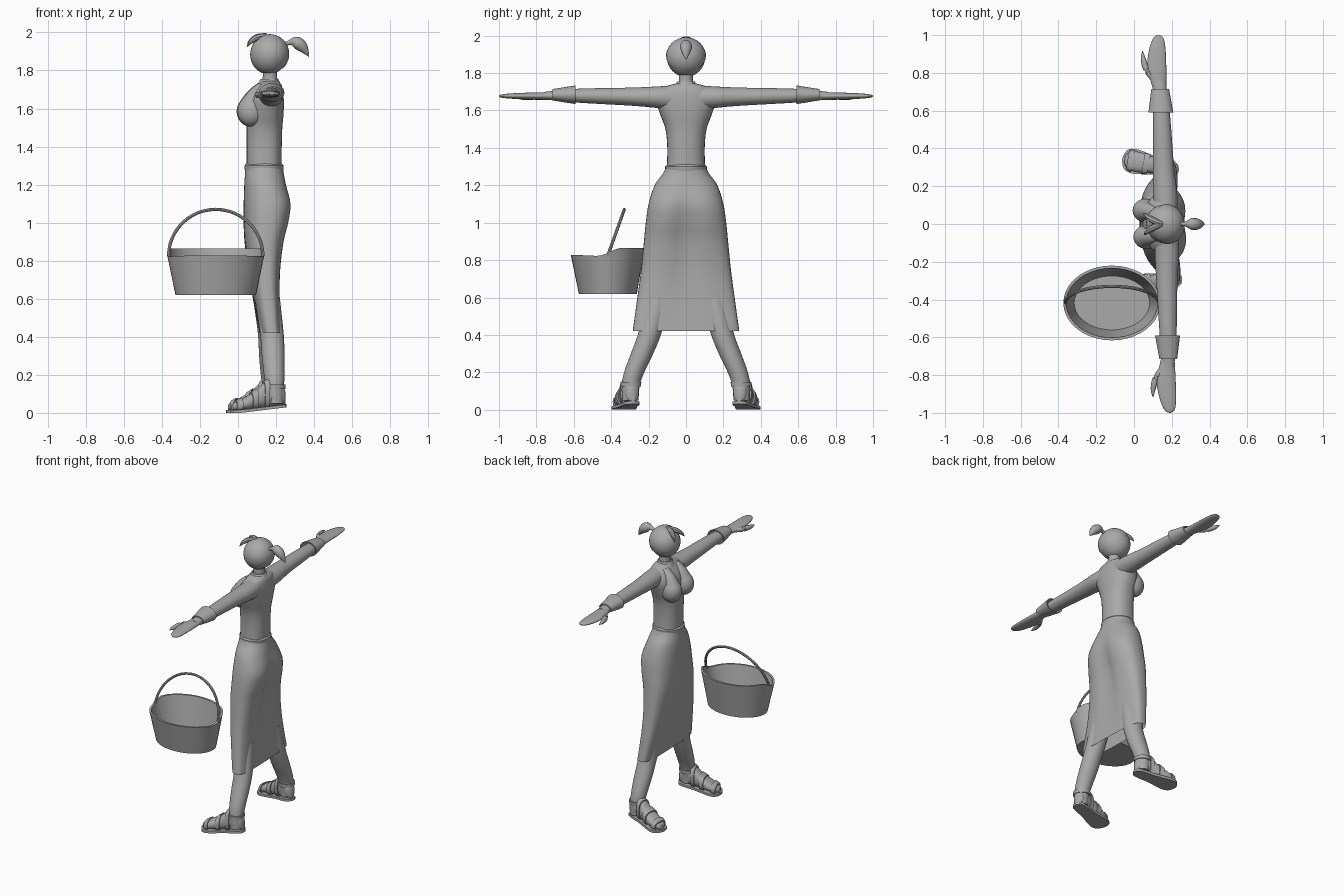
import bpy, bmesh, math
from mathutils import Vector as V, Matrix

if "Cube" in bpy.data.objects:
    bpy.data.objects.remove(bpy.data.objects["Cube"])

grey = bpy.data.materials.new("plain grey")
grey.diffuse_color = (0.4, 0.4, 0.4, 1)
grey.use_nodes = True
grey.node_tree.nodes["Principled BSDF"].inputs["Base Color"].default_value = grey.diffuse_color


def finish(name, bm, shear=True):
    # the figure is turned very slightly, the basket is not
    if shear:
        for v in bm.verts:
            v.co.x -= 0.03 * v.co.y
    bmesh.ops.remove_doubles(bm, verts=bm.verts, dist=1e-5)
    bmesh.ops.recalc_face_normals(bm, faces=bm.faces)
    me = bpy.data.meshes.new(name)
    bm.to_mesh(me)
    bm.free()
    me.materials.append(grey)
    ob = bpy.data.objects.new(name, me)
    bpy.context.collection.objects.link(ob)
    return ob


def dense(rows, k=4):
    # Catmull-Rom interpolation of number rows
    out = []
    for i in range(len(rows) - 1):
        p = [rows[max(0, min(len(rows) - 1, i + d))] for d in (-1, 0, 1, 2)]
        for j in range(k):
            t = j / k
            out.append([0.5 * (2 * b + (c - a) * t + (2 * a - 5 * b + 4 * c - d) * t * t
                               + (3 * b - a - 3 * c + d) * t ** 3) for a, b, c, d in zip(*p)])
    return out + [list(rows[-1])]


def ring(c, a, b, n=28, p=2.0):
    c, a, b = V(c), V(a), V(b)
    f = lambda s: math.copysign(abs(s) ** (2 / p), s)
    return [c + a * f(math.cos(2 * math.pi * i / n)) + b * f(math.sin(2 * math.pi * i / n))
            for i in range(n)]


def loft(name, rings, caps=(True, True), shear=True):
    bm = bmesh.new()
    vs = [[bm.verts.new(p) for p in r] for r in rings]
    n = len(vs[0])
    for a, b in zip(vs, vs[1:]):
        for i in range(n):
            bm.faces.new((a[i], a[(i + 1) % n], b[(i + 1) % n], b[i]))
    if caps[0]:
        bm.faces.new(vs[0])
    if caps[1]:
        bm.faces.new(vs[-1])
    return finish(name, bm, shear)


def tube(name, rows, shear=True, n=12, k=4, flat=1.0):
    # rows: x, y, z, radius
    rows = dense(rows, k)
    rings = []
    for i, r in enumerate(rows):
        d = (V(rows[min(i + 1, len(rows) - 1)][:3]) - V(rows[max(i - 1, 0)][:3])).normalized()
        a = d.cross(V((0, 1, 0)) if abs(d.y) < 0.9 else V((0, 0, 1))).normalized()
        rings.append(ring(r[:3], a * r[3], d.cross(a) * r[3] * flat, n))
    return loft(name, rings, shear=shear)


def ball(name, c, r, cut=None):
    bm = bmesh.new()
    m = Matrix.Translation(c) @ Matrix.Diagonal((*r, 1))
    bmesh.ops.create_uvsphere(bm, u_segments=32, v_segments=20, radius=1, matrix=m)
    if cut:
        bmesh.ops.bisect_plane(bm, geom=bm.verts[:] + bm.edges[:] + bm.faces[:],
                               plane_co=cut[0], plane_no=cut[1], clear_inner=True)
    return finish(name, bm)


# head, hair cap, fringe, ponytail, neck
ball("head", (0.162, 0, 1.884), (0.098, 0.102, 0.104))
ball("hair_cap", (0.167, 0, 1.887), (0.102, 0.107, 0.104), ((0.175, 0, 1.885), (0.17, 0, 0.135)))
for s in (1, -1):
    tube("fringe", [(0.15, 0, 1.985, 0.012), (0.10, 0.02 * s, 1.974, 0.017),
                    (0.065, 0.045 * s, 1.95, 0.011), (0.05, 0.058 * s, 1.925, 0.001)], n=8)
tube("ponytail", [(0.245, 0, 1.937, 0.012), (0.272, 0, 1.947, 0.013), (0.305, 0, 1.948, 0.031),
                  (0.34, 0, 1.922, 0.028), (0.374, 0, 1.872, 0.001)])
loft("neck", [ring((0.168, 0, z), (r, 0, 0), (0, r, 0))
              for z, r in dense([(1.70, 0.05), (1.75, 0.039), (1.82, 0.037)])])
loft("collar", [ring((0.165, 0, z), (r, 0, 0), (0, r, 0)) for z, r in
                ((1.72, 0.065), (1.755, 0.047), (1.755, 0.04), (1.72, 0.04))], (False, False))

# torso rows: z, front x, back x, half width
torso = [(1.28, .045, .228, .103), (1.40, .045, .230, .100), (1.50, .045, .233, .110),
         (1.58, .045, .240, .138), (1.66, .060, .240, .160), (1.72, .100, .230, .125),
         (1.745, .125, .21, .05)]
loft("torso", [ring(((f + b) / 2, 0, z), ((b - f) / 2, 0, 0), (0, w, 0), 32, 2.3)
               for z, f, b, w in dense(torso)])
for s in (1, -1):
    ball("bust", (0.068, 0.07 * s, 1.585), (0.073, 0.064, 0.08))
    tube("upper_chest", [(0.13, 0.06 * s, 1.715, 0.03), (0.09, 0.065 * s, 1.665, 0.045),
                         (0.06, 0.07 * s, 1.61, 0.055)])

# waistband and skirt rows: z, front x, back x, half width, squareness, back dent
loft("waistband", [ring((0.137, 0, z), (r, 0, 0), (0, r + 0.008, 0), 32) for z, r in
                   ((1.275, .1), (1.285, .103), (1.30, .103), (1.31, .094))], (False, False))
skirt = [(1.295, .037, .235, .108, 2, 0), (1.26, .037, .240, .125, 2.1, 0),
         (1.20, .033, .256, .168, 2.2, .005), (1.10, .030, .283, .200, 2.4, .018),
         (1.00, .030, .270, .215, 2.5, .028), (.90, .035, .243, .225, 2.7, .028),
         (.75, .055, .222, .240, 3, .020), (.60, .080, .218, .260, 3.2, .010),
         (.42, .115, .225, .285, 3.5, 0)]
rings = []
for z, f, b, w, p, dent in dense(skirt):
    rg = ring(((f + b) / 2, 0, z), ((b - f) / 2, 0, 0), (0, w, 0), 48, p)
    for v in rg:
        if v.x > (f + b) / 2:
            v.x -= dent * math.exp(-(v.y / 0.06) ** 2)
    rings.append(rg)
loft("skirt", rings, (False, False))

for s in (1, -1):
    # arm, cuff and mitten hand
    arm = [(.06, .17, 1.668, .062, .066), (.16, .17, 1.671, .064, .057), (.30, .165, 1.674, .056, .048),
           (.58, .163, 1.679, .045, .037), (.76, .158, 1.679, .032, .02)]
    loft("arm", [ring((x, y * s, z), (a, 0, 0), (0, 0, b)) for y, x, z, a, b in dense(arm)])
    cuff = [(.59, .066, .05), (.715, .047, .03), (.715, .039, .023), (.59, .058, .043), (.59, .066, .05)]
    loft("cuff", [ring((.16, y * s, 1.684), (a, 0, 0), (0, 0, b)) for y, a, b in cuff], (False, False))
    hand = [(.71, .158, .035, .021), (.78, .150, .045, .02), (.85, .146, .05, .018),
            (.92, .151, .044, .015), (.97, .157, .033, .011), (.992, .159, .02, .007),
            (1.0, .160, .003, .002)]
    loft("hand", [ring((x, y * s, 1.677), (a, 0, 0), (0, 0, b)) for y, x, a, b in dense(hand)])
    tube("thumb", [(.125, .765 * s, 1.674, .014), (.09, .82 * s, 1.672, .017),
                   (.075, .875 * s, 1.67, .013), (.073, .915 * s, 1.669, .002)])

    # leg
    leg = [(.60, .15, .15, .066), (.42, .172, .190, .062), (.30, .178, .235, .060),
           (.20, .182, .277, .054), (.13, .185, .295, .048), (.05, .188, .298, .044)]
    loft("leg", [ring((x, y * s, z), (r, 0, 0), (0, r, 0)) for z, x, y, r in dense(leg)])

    # foot space: u forward from the ankle, w sideways, turned outward
    ca, sa = math.cos(math.radians(12)), math.sin(math.radians(12))
    to = lambda u, w, z: V((.185 - u * ca + w * sa, s * (.295 + u * sa + w * ca), z))
    lift = lambda u: 0.03 * max(0, (0.2 - u)) / 0.26

    # sandal sole
    outline = [(-.062, .005), (-.05, .033), (-.01, .044), (.06, .047), (.13, .060),
               (.185, .066), (.225, .05), (.242, .008)]
    pts = dense(outline, 3)
    edge = pts + [(u, -w) for u, w in reversed(pts)]
    loft("sandal_sole", [[to(u, w, z + lift(u)) for u, w in edge] for z in (0, .016)])

    # foot rows: u, half width, top z above the sole
    foot = [(-.055, .012, .07), (-.04, .034, .10), (0, .04, .14), (.05, .041, .135), (.10, .047, .095),
            (.16, .054, .065), (.205, .046, .048), (.23, .02, .03)]

    def foot_ring(u, w, h, grow=0.0):
        mid = h / 2 + .014
        return [to(u, v.x, v.z + lift(u)) for v in
                ring((0, 0, mid), (w + grow, 0, 0), (0, 0, h / 2 + grow), 24, 2.5)]
    rows = dense(foot)
    loft("foot", [foot_ring(*r) for r in rows])
    # straps hug the foot
    for a, b in ((22, 25), (16, 18), (11, 13)):
        rg = [foot_ring(*rows[i], grow=.008) for i in range(a, b + 1)]
        loft("sandal_strap", [foot_ring(*rows[a])] + rg + [foot_ring(*rows[b])], (False, False))
    loft("ankle_strap", [ring((.185, .295 * s, z), (r, 0, 0), (0, r, 0)) for z, r in
                         ((.125, .047), (.125, .055), (.148, .056), (.148, .047))], (False, False))


# basket with a raised far rim
def basket_ring(a, b, z, wave=False):
    rg = ring((-.117, -.418, z), (a, 0, 0), (0, b, 0), 40)
    if wave:
        for v in rg:
            t = max(0, min(1, ((v.y + .418) / b + .3) / .7))
            v.z += .045 * t * t * (3 - 2 * t) + .008 * max(0, -(v.y + .418) / b)
    return rg


loft("basket", [basket_ring(.212, .155, .62), basket_ring(.257, .198, .82, True),
                basket_ring(.243, .184, .82, True), basket_ring(.200, .143, .635)], shear=False)

# tilted hoop handle
hoop = []
for i in range(25):
    t = math.pi * i / 24
    h = math.sin(t)
    hoop.append((-.117 + .248 * math.cos(t), -.418 + .088 * h, .825 + .245 * h, .0085))
tube("basket_handle", hoop, shear=False, n=8, k=1)

# smooth shading with sharp edges kept
for ob in bpy.data.objects:
    ob.select_set(True)
    bpy.context.view_layer.objects.active = ob
bpy.ops.object.shade_smooth_by_angle(angle=math.radians(40))
